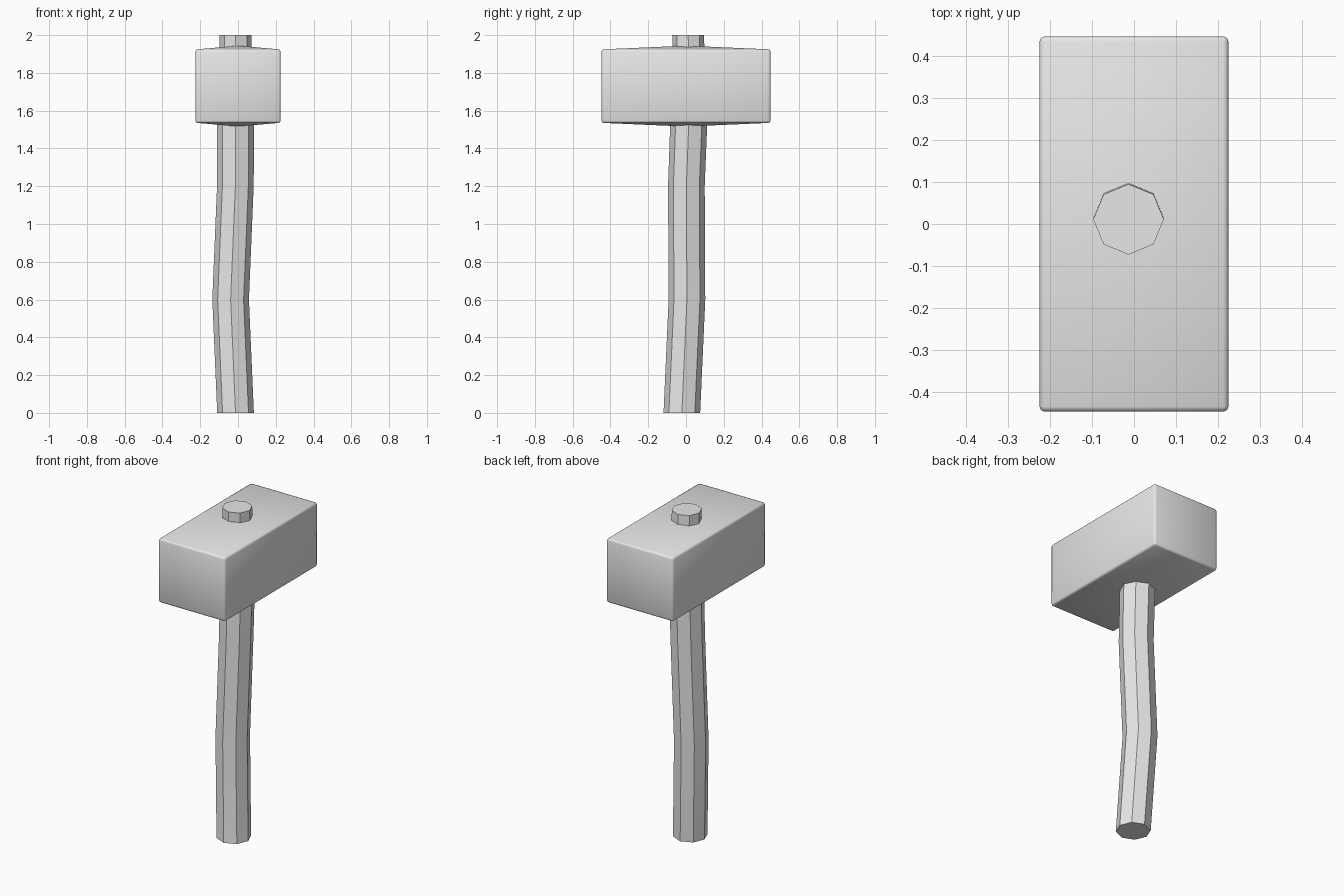
import bpy, bmesh, math

cube = bpy.data.objects.get("Cube")
if cube:
    bpy.data.objects.remove(cube)

# Single plain grey material
grey = bpy.data.materials.new("plain_grey")
grey.use_nodes = True
grey.diffuse_color = (0.8, 0.8, 0.8, 1)
bsdf = next(n for n in grey.node_tree.nodes if n.type == "BSDF_PRINCIPLED")
bsdf.inputs["Base Color"].default_value = (0.8, 0.8, 0.8, 1)


def finish(bm, name, angle):
    """Turn a bmesh into a named, shaded object."""
    bmesh.ops.recalc_face_normals(bm, faces=bm.faces)
    mesh = bpy.data.meshes.new(name)
    bm.to_mesh(mesh)
    bm.free()
    mesh.materials.append(grey)
    obj = bpy.data.objects.new(name, mesh)
    bpy.context.collection.objects.link(obj)
    bpy.ops.object.select_all(action="DESELECT")
    obj.select_set(True)
    bpy.context.view_layer.objects.active = obj
    bpy.ops.object.shade_smooth_by_angle(angle=math.radians(angle))
    return obj


# Handle: crooked eight-sided shaft, slimmer where it passes the head
SIDES = 8
rings = [  # centre x, centre y, height, radius
    (-0.013, -0.022, 0.0, 0.097),
    (-0.039, 0.005, 0.6, 0.097),
    (-0.014, 0.002, 1.2, 0.097),
    (-0.013, 0.014, 1.52, 0.098),
    (-0.013, 0.014, 1.92, 0.084),
    (-0.013, 0.011, 2.0, 0.084),
]
bm = bmesh.new()
loops = []
for cx, cy, z, r in rings:
    angles = [math.tau * i / SIDES for i in range(SIDES)]
    loops.append([bm.verts.new((cx + r * math.cos(a), cy + r * math.sin(a), z))
                  for a in angles])
for low, high in zip(loops, loops[1:]):
    for i in range(SIDES):
        j = (i + 1) % SIDES
        bm.faces.new((low[i], low[j], high[j], high[i]))
bm.faces.new(loops[0][::-1])
bm.faces.new(loops[-1])
finish(bm, "handle", 30)

# Head: rounded block whose top and bottom swell slightly towards the handle
bm = bmesh.new()
bmesh.ops.create_cube(bm, size=1)
for v in bm.verts:
    v.co.x *= 0.45
    v.co.y *= 0.894
    v.co.z = 1.73 + v.co.z * 0.39
bmesh.ops.bevel(bm, geom=bm.edges[:], offset=0.012, segments=2,
                profile=0.5, affect="EDGES")
bm.normal_update()
caps = [f for f in bm.faces if abs(f.normal.z) > 0.99 and f.calc_area() > 0.1]
bmesh.ops.poke(bm, faces=caps, offset=0.019)
finish(bm, "hammer_head", 60)
